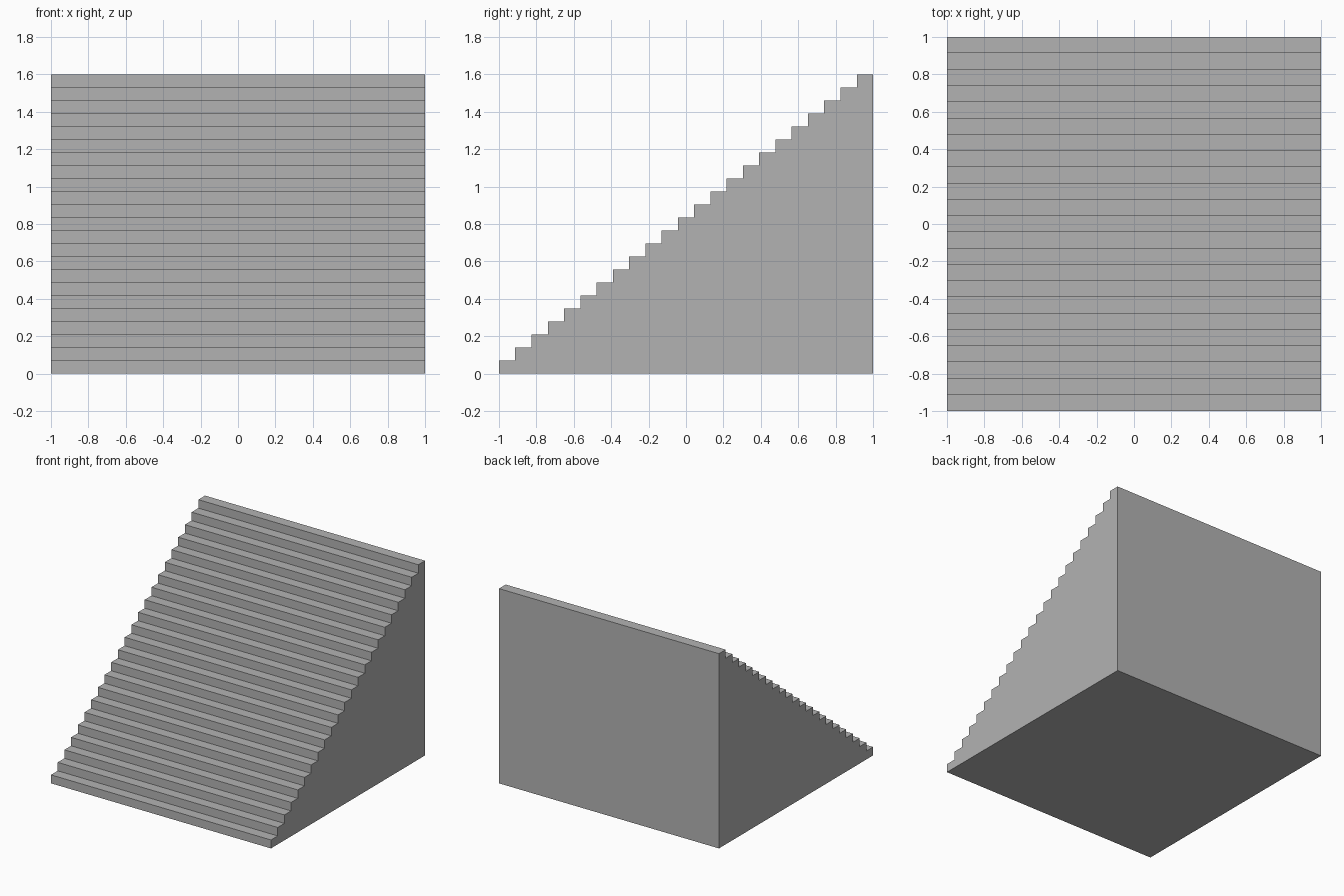
import bpy
import bmesh

STEPS = 23
WIDTH, DEPTH, HEIGHT = 2.0, 2.0, 1.6

cube = bpy.data.objects.get("Cube")
if cube:
    bpy.data.objects.remove(cube, do_unlink=True)

# Plain grey for the whole staircase
grey = bpy.data.materials.new("stone_grey")
grey.use_nodes = True
colour = (0.45, 0.45, 0.45, 1.0)
grey.diffuse_color = colour
grey.node_tree.nodes["Principled BSDF"].inputs["Base Color"].default_value = colour

# Stepped side profile: riser then tread, closed by the back wall
tread, riser = DEPTH / STEPS, HEIGHT / STEPS
profile = [(-DEPTH / 2, 0.0)]
for i in range(STEPS):
    y, z = -DEPTH / 2 + i * tread, (i + 1) * riser
    profile += [(y, z), (y + tread, z)]
profile.append((DEPTH / 2, 0.0))

# Extrude the profile across the width
bm = bmesh.new()
side = bm.faces.new([bm.verts.new((-WIDTH / 2, y, z)) for y, z in profile])
result = bmesh.ops.extrude_face_region(bm, geom=[side], use_keep_orig=True)
moved = [v for v in result["geom"] if isinstance(v, bmesh.types.BMVert)]
bmesh.ops.translate(bm, verts=moved, vec=(WIDTH, 0, 0))
bmesh.ops.recalc_face_normals(bm, faces=bm.faces)

mesh = bpy.data.meshes.new("staircase")
bm.to_mesh(mesh)
bm.free()
mesh.materials.append(grey)
staircase = bpy.data.objects.new("staircase", mesh)
bpy.context.collection.objects.link(staircase)
